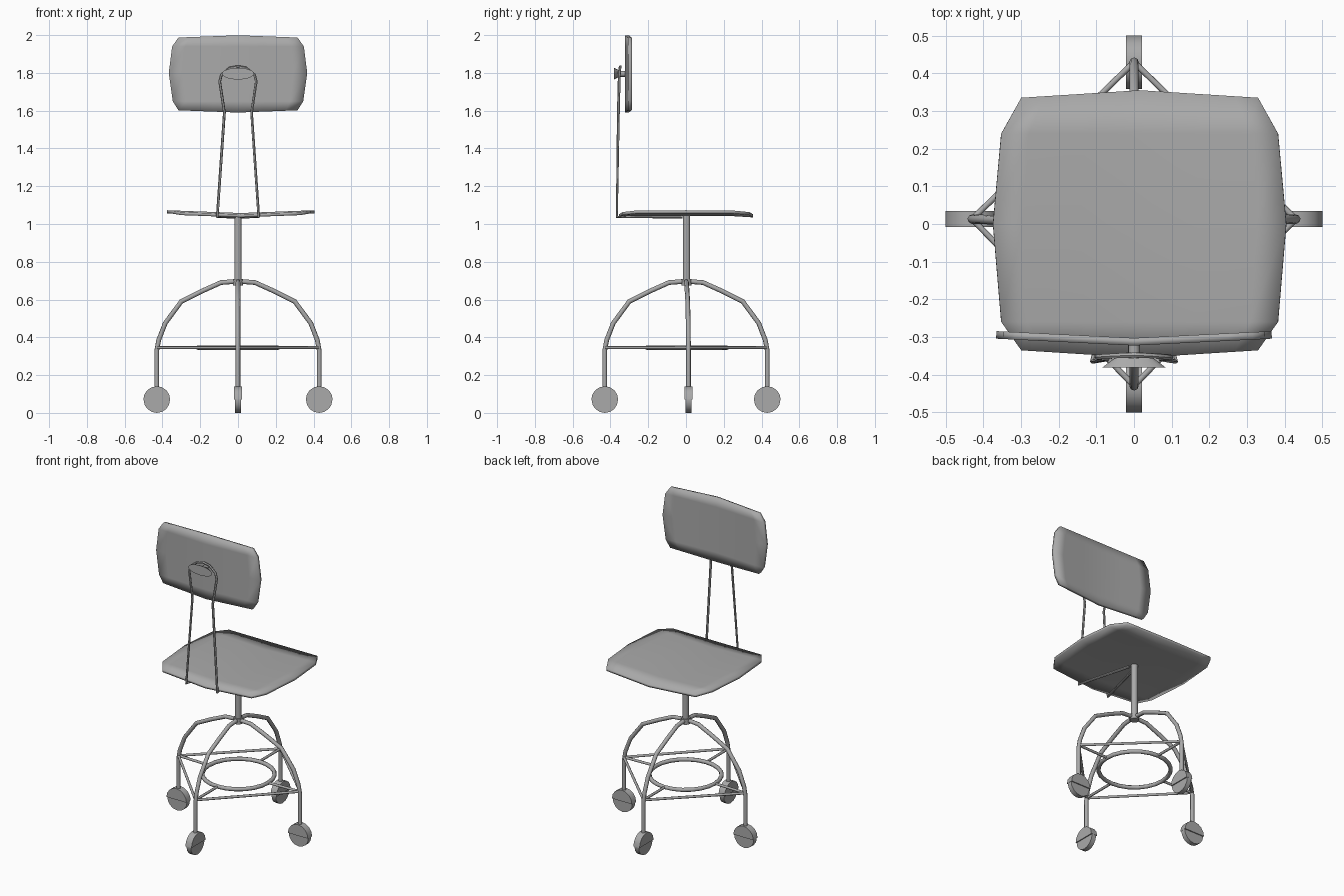
import bpy, bmesh, math
from mathutils import Vector

if "Cube" in bpy.data.objects:
    bpy.data.objects.remove(bpy.data.objects["Cube"], do_unlink=True)

grey = bpy.data.materials.new("neutral_grey")
grey.use_nodes = True
COLOUR = (0.4, 0.4, 0.4, 1)
grey.diffuse_color = COLOUR
grey.node_tree.nodes["Principled BSDF"].inputs["Base Color"].default_value = COLOUR


def finish(name, bm, angle=None):
    """Turn a bmesh into a shaded object."""
    bmesh.ops.recalc_face_normals(bm, faces=bm.faces)
    mesh = bpy.data.meshes.new(name)
    bm.to_mesh(mesh)
    bm.free()
    mesh.materials.append(grey)
    obj = bpy.data.objects.new(name, mesh)
    bpy.context.collection.objects.link(obj)
    bpy.ops.object.select_all(action='DESELECT')
    obj.select_set(True)
    bpy.context.view_layer.objects.active = obj
    if angle:
        bpy.ops.object.shade_smooth_by_angle(angle=math.radians(angle))
    else:
        bpy.ops.object.shade_smooth()
    return obj


def tube(name, path, radius, sides=8, closed=False):
    """Sweep a round section along a path, mitred at the bends."""
    pts = [Vector(p) for p in path]
    n = len(pts)
    bm = bmesh.new()
    rings, normal = [], None
    for i, p in enumerate(pts):
        a = pts[i - 1] if (i or closed) else p
        b = pts[(i + 1) % n] if (i < n - 1 or closed) else p
        t = ((p - a).normalized() + (b - p).normalized()).normalized()
        if normal is None:
            normal = t.orthogonal()
        normal = (normal - t * normal.dot(t)).normalized()
        side = t.cross(normal)
        rings.append([bm.verts.new(p + radius * (normal * math.cos(w) + side * math.sin(w)))
                      for w in (math.tau * k / sides for k in range(sides))])
    for i in range(n if closed else n - 1):
        r, s = rings[i], rings[(i + 1) % n]
        for k in range(sides):
            m = (k + 1) % sides
            bm.faces.new((r[k], r[m], s[m], s[k]))
    if not closed:
        bm.faces.new(rings[0])
        bm.faces.new(rings[-1])
    return finish(name, bm, 50)


def panel(name, rows, bulge, thickness, place):
    """Shaped thin sheet: rows are (position, half width)."""
    columns = (-1, -0.8, -0.4, 0, 0.4, 0.8, 1)
    bm = bmesh.new()
    grid = []
    for i, (v, half) in enumerate(rows):
        sign = -1 if i == 0 else 1 if i == len(rows) - 1 else 0
        grid.append([bm.verts.new(place(u * half, v + sign * bulge * (1 - abs(u)), i))
                     for u in columns])
    for r, s in zip(grid, grid[1:]):
        for k in range(len(columns) - 1):
            bm.faces.new((r[k], r[k + 1], s[k + 1], s[k]))
    obj = finish(name, bm)
    mod = obj.modifiers.new("thickness", 'SOLIDIFY')
    mod.thickness = thickness
    mod.offset = 0
    return obj


# Seat: shallow valley with slightly lowered front and rear lips
seat_rows = [(-0.335, 0.315), (-0.26, 0.368), (0, 0.39), (0.24, 0.368), (0.335, 0.315)]
seat_drop = (0.007, 0, 0, 0, 0.007)
panel("seat", seat_rows, 0.02, 0.016,
      lambda x, y, i: (x + 0.015, y, 1.05 + 0.038 * abs(x) - seat_drop[i]))

# Backrest: gently wrapped upright sheet
back_rows = [(1.602, 0.315), (1.65, 0.345), (1.8, 0.366), (1.94, 0.348), (1.987, 0.315)]
panel("backrest", back_rows, 0.012, 0.02,
      lambda x, z, i: (x, -0.313 + 0.05 * abs(x), z))

# Central column and hub
tube("column", [(0, 0.003, 0.69), (0, 0.003, 1.045)], 0.02, 12)
tube("hub", [(0, 0.003, 0.675), (0, 0.003, 0.71)], 0.027, 12)

# Legs, casters and foot ring struts around the column
SPREAD, BAR_Z = 0.43, 0.345
leg_profile = [(0, 0.697), (0.09, 0.69), (0.19, 0.645), (0.3, 0.59),
               (0.385, 0.475), (0.42, 0.385), (SPREAD, 0.33), (SPREAD, 0.1)]


def spoke(index, r, z):
    """Point at radius r along one of the four legs."""
    a = index * math.pi / 2
    shift = 0.013 * r / SPREAD if index % 2 == 0 else 0
    return Vector((r * math.cos(a), r * math.sin(a) + shift, z))


def disc(name, index, radius, width, arc, z=0.07):
    """Caster disc (or half disc) standing in the plane of its leg."""
    steps = 16 if arc > 4 else 8
    centre = spoke(index, SPREAD, z)
    a = index * math.pi / 2
    out = Vector((math.cos(a), math.sin(a), 0))
    side = Vector((-out.y, out.x, 0))
    count = steps if arc > 4 else steps + 1
    bm = bmesh.new()
    loops = []
    for w in (-width / 2, width / 2):
        loops.append([bm.verts.new(centre + side * w + out * radius * math.cos(t)
                                   + Vector((0, 0, radius * math.sin(t))))
                      for t in (arc * k / steps for k in range(count))])
    for k in range(count):
        m = (k + 1) % count
        bm.faces.new((loops[0][k], loops[0][m], loops[1][m], loops[1][k]))
    for loop in loops:
        bm.faces.new(loop)
    return finish(name, bm, 40)


for i, label in enumerate(("left", "rear", "right", "front")):
    tube(label + "_leg", [spoke(i, r, z) for r, z in leg_profile], 0.0125)
    tube(label + "_strut", [spoke(i, 0.21, BAR_Z), spoke(i, SPREAD, BAR_Z)], 0.008)
    tube(label + "_side_bar", [spoke(i, SPREAD, BAR_Z), spoke((i + 1) % 4, SPREAD, BAR_Z)], 0.008)
    disc(label + "_wheel", i, 0.07, 0.03, math.tau)
    disc(label + "_caster_hood", i, 0.071, 0.043, math.pi)

# Foot ring
tube("foot_ring", [(0.21 * math.cos(t), 0.21 * math.sin(t) + 0.005, BAR_Z)
                   for t in (math.tau * k / 24 for k in range(24))], 0.0125, closed=True)

# Bent wire support running from under the seat up and over the knob
half_wire = [(0.02, -0.02, 1.036), (0.11, -0.366, 1.038), (0.072, -0.358, 1.59),
             (0.097, -0.354, 1.755), (0.088, -0.353, 1.79), (0.045, -0.35, 1.825)]
mirrored = [(-x, y, z) for x, y, z in reversed(half_wire)]
tube("back_support_wire", half_wire + [(0, -0.348, 1.833)] + mirrored, 0.0075, 6)

# Oval knob behind the backrest, with its neck
bm = bmesh.new()
bmesh.ops.create_cone(bm, cap_ends=True, segments=20, radius1=1, radius2=0.6, depth=1)
for v in bm.verts:
    x, y, z = v.co
    v.co = (0.085 * x, -0.369 + 0.026 * z, 1.796 + 0.031 * y)
finish("adjusting_knob", bm, 40)
tube("knob_neck", [(0, -0.36, 1.795), (0, -0.315, 1.795)], 0.016, 10)
